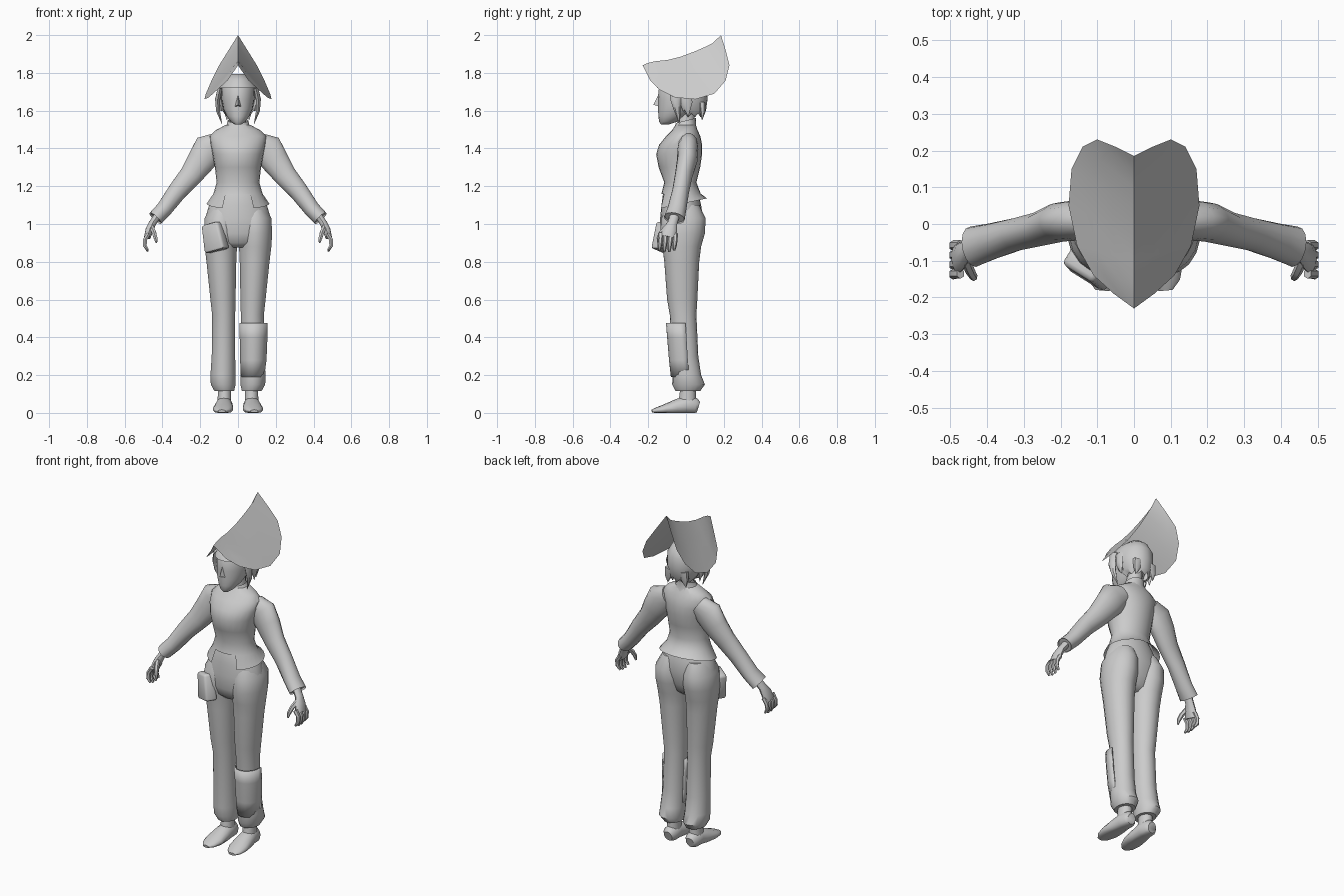
import bpy, bmesh, math
from mathutils import Vector

grey = bpy.data.materials.new("plain_grey")
grey.diffuse_color = (0.6, 0.6, 0.6, 1)
X, Y, Z = Vector((1, 0, 0)), Vector((0, 1, 0)), Vector((0, 0, 1))


def finish(name, bm, mirror=False, angle=45):
    bmesh.ops.recalc_face_normals(bm, faces=bm.faces)
    me = bpy.data.meshes.new(name)
    bm.to_mesh(me)
    bm.free()
    ob = bpy.data.objects.new(name, me)
    bpy.context.collection.objects.link(ob)
    me.materials.append(grey)
    bpy.ops.object.select_all(action='DESELECT')
    ob.select_set(True)
    bpy.context.view_layer.objects.active = ob
    bpy.ops.object.shade_smooth_by_angle(angle=math.radians(angle))
    if mirror:
        ob.modifiers.new("mirror", 'MIRROR').use_mirror_merge = False
    return ob


def skin(bm, rings, n, caps=(True, True)):
    """Join rings of (centre, u, v) half-axis vectors into a tube."""
    rows = []
    for c, u, v in rings:
        rows.append([bm.verts.new(c + u * math.sin(2 * math.pi * i / n) - v * math.cos(2 * math.pi * i / n))
                     for i in range(n)])
    for a, b in zip(rows, rows[1:]):
        for i in range(n):
            j = (i + 1) % n
            bm.faces.new((a[i], a[j], b[j], b[i]))
    for row, cap in zip((rows[0], rows[-1]), caps):
        if cap:
            bm.faces.new(row)
    return rows


def stack(bm, rows, n=20, caps=(True, True)):
    """Horizontal rings given as (z, x0, x1, y0, y1)."""
    return skin(bm, [(Vector(((a + b) / 2, (c + d) / 2, z)), X * (b - a) / 2, Y * (d - c) / 2)
                     for z, a, b, c, d in rows], n, caps)


def even(rows):
    """Turn (z, half_width, y0, y1) into centred stack rows."""
    return [(z, -w, w, a, b) for z, w, a, b in rows]


def limb(bm, pts, n=10, ref=Y, caps=(True, True)):
    """Tube through points (x, y, z, ru, rv), rings square to the path."""
    ps = [Vector(p[:3]) for p in pts]
    rings = []
    for i, p in enumerate(pts):
        d = (ps[min(i + 1, len(ps) - 1)] - ps[max(i - 1, 0)]).normalized()
        v = (ref - d * ref.dot(d)).normalized()
        rings.append((ps[i], v.cross(d) * p[3], v * p[4]))
    return skin(bm, rings, n, caps)


def cut(bm, rule):
    gone = [f for f in bm.faces if rule(f.calc_center_median())]
    bmesh.ops.delete(bm, geom=gone, context='FACES')


# Jacket: flared, back-raised hem with an opening at the front
bm = bmesh.new()
rows = stack(bm, even([
    (1.08, .166, -.15, .112), (1.16, .13, -.13, .078), (1.22, .113, -.115, .055),
    (1.30, .122, -.145, .075), (1.37, .135, -.158, .085), (1.42, .146, -.142, .085),
    (1.465, .15, -.105, .076), (1.495, .12, -.075, .062), (1.525, .065, -.055, .05)]), 24, (False, True))
for v in rows[0]:
    v.co.z += .055 * (v.co.y + .15) / .26
cut(bm, lambda c: c.z < 1.14 and c.y < 0 and abs(c.x) < .07)
finish("jacket", bm)

# Sleeves with an open cuff
bm = bmesh.new()
limb(bm, [(.10, .012, 1.43, .06, .05), (.155, .01, 1.395, .088, .055), (.195, .006, 1.335, .076, .054),
          (.25, -.012, 1.257, .062, .047), (.32, -.028, 1.175, .052, .045), (.39, -.048, 1.08, .044, .05),
          (.438, -.062, 1.03, .042, .056)], 14, caps=(True, False))
limb(bm, [(.38, -.046, 1.09, .03, .03), (.432, -.06, 1.037, .041, .053)], 14)
finish("sleeve", bm, True)

# Hands: palm, four curled fingers and a thumb
bm = bmesh.new()
limb(bm, [(.425, -.06, 1.045, .02, .026), (.452, -.072, 1.005, .02, .026), (.468, -.085, .97, .022, .038),
          (.48, -.095, .93, .018, .042)], 10)
for i in range(4):
    y = -.135 + i * .026
    tip = .85 + .008 * abs(i - 1.5)
    limb(bm, [(.472, y, .95, .013, .014), (.492, y, .918, .012, .013), (.493, y - .004, .885, .011, .012),
              (.477, y - .006, tip, .006, .007)], 6)
limb(bm, [(.458, -.10, .985, .014, .014), (.445, -.13, .955, .013, .013), (.436, -.145, .925, .011, .011),
          (.432, -.147, .90, .005, .005)], 6)
finish("hand", bm, True)

# Trousers: hips and two legs gathered above the ankle
bm = bmesh.new()
stack(bm, even([(1.21, .10, -.10, .045), (1.16, .125, -.122, .065), (1.10, .153, -.13, .08),
                (1.03, .174, -.137, .09), (.95, .176, -.135, .07), (.90, .15, -.118, .05),
                (.875, .08, -.09, .02)]), 24)
finish("hips", bm)
bm = bmesh.new()
stack(bm, [(1.10, .02, .14, -.10, .07), (1.03, .001, .178, -.13, .104), (.95, .0, .182, -.138, .1),
           (.88, .004, .178, -.125, .08), (.80, .008, .168, -.115, .07), (.60, .012, .147, -.1, .06),
           (.52, .014, .138, -.086, .055), (.30, .014, .14, -.078, .065), (.20, .012, .147, -.072, .08),
           (.15, .012, .145, -.073, .1), (.115, .02, .125, -.055, .075)], 18)
finish("trouser_leg", bm, True)

# Shin guard on one leg
bm = bmesh.new()
stack(bm, [(.475, .006, .158, -.106, .07), (.40, .008, .157, -.1, .075), (.28, .01, .152, -.09, .08),
           (.19, .014, .14, -.08, .085)], 18, (False, False))
cut(bm, lambda c: c.y > 0)
ob = finish("shin_guard", bm)
ob.modifiers.new("thickness", 'SOLIDIFY').thickness = .008

# Shoes and ankles
bm = bmesh.new()
limb(bm, [(.072, .066, .03, .026, .03), (.072, .05, .035, .04, .045), (.073, .0, .04, .044, .05),
          (.076, -.05, .03, .05, .042), (.08, -.11, .02, .055, .027), (.084, -.155, .013, .042, .016),
          (.086, -.18, .009, .02, .008)], 14, Z)
for v in bm.verts:
    v.co.z = max(v.co.z, 0)
stack(bm, [(.04, .035, .11, -.045, .055), (.09, .036, .108, -.035, .052), (.14, .036, .108, -.03, .052)], 14)
finish("shoe", bm, True)

# Neck and collar
bm = bmesh.new()
stack(bm, even([(1.49, .052, -.05, .05), (1.55, .042, -.045, .045), (1.63, .042, -.045, .05)]), 14)
finish("neck", bm)
bm = bmesh.new()
rows = stack(bm, even([(1.50, .085, -.07, .06), (1.525, .06, -.056, .052), (1.548, .054, -.054, .054)]),
             16, (False, False))
for v in rows[2]:
    v.co.z += v.co.y * .25
finish("collar", bm)

# Head with nose and ears
bm = bmesh.new()
stack(bm, even([(1.527, .018, -.132, -.09), (1.54, .037, -.142, -.05), (1.57, .06, -.146, .0),
                (1.61, .078, -.148, .05), (1.66, .087, -.148, .085), (1.71, .089, -.146, .095),
                (1.75, .077, -.125, .08), (1.782, .04, -.07, .045)]), 20)
finish("head", bm)
bm = bmesh.new()
p = [bm.verts.new(c) for c in ((0, -.146, 1.685), (-.017, -.143, 1.622), (.017, -.143, 1.622), (0, -.173, 1.632))]
for f in ((0, 1, 3), (0, 3, 2), (1, 2, 3)):
    bm.faces.new([p[i] for i in f])
finish("nose", bm, angle=80)
bm = bmesh.new()
limb(bm, [(.085, -.01, 1.60, .008, .008), (.094, -.008, 1.63, .012, .02), (.1, -.004, 1.665, .01, .024),
          (.098, 0, 1.685, .005, .012)], 8)
finish("ear", bm, True)

# Hair cap, side locks and nape points
bm = bmesh.new()
rows = stack(bm, even([(1.565, .06, -.03, .088), (1.60, .083, -.08, .106), (1.66, .099, -.13, .114),
                       (1.72, .102, -.154, .112), (1.765, .076, -.13, .088), (1.795, .038, -.07, .048)]),
             20, (False, True))
for i, v in enumerate(rows[0]):
    v.co.z += .02 * (i % 2)
cut(bm, lambda c: c.y < 0 and c.z < 1.715)
finish("hair", bm)
bm = bmesh.new()
limb(bm, [(.095, -.06, 1.72, .014, .03), (.108, -.055, 1.66, .015, .028), (.106, -.045, 1.60, .012, .018),
          (.085, -.035, 1.53, .001, .001)], 6)
limb(bm, [(.095, -.01, 1.70, .014, .03), (.107, .005, 1.64, .014, .03), (.098, .012, 1.57, .001, .001)], 6)
limb(bm, [(.045, .085, 1.64, .03, .02), (.055, .088, 1.59, .02, .014), (.06, .085, 1.55, .001, .001)], 6)
finish("hair_locks", bm, True)

# Hat: two curved sheets meeting in a ridge
ridge = [(-.23, 1.84), (-.20, 1.853), (-.16, 1.862), (-.10, 1.868), (-.03, 1.885), (.05, 1.915),
         (.10, 1.937), (.14, 1.957), (.17, 1.985), (.185, 2.0)]
brim = [(0, -.23, 1.84), (.055, -.19, 1.76), (.11, -.14, 1.71), (.155, -.06, 1.67), (.178, .05, 1.66),
        (.17, .15, 1.69), (.14, .21, 1.76), (.10, .23, 1.84), (.05, .21, 1.92), (0, .185, 2.0)]
bm = bmesh.new()
grid = []
for (y, z), b in zip(ridge, brim):
    top, low = Vector((0, y, z)), Vector(b)
    grid.append([bm.verts.new(top.lerp(low, k / 3)) for k in range(4)])
for a, b in zip(grid, grid[1:]):
    for k in range(3):
        bm.faces.new((a[k], a[k + 1], b[k + 1], b[k]))
bmesh.ops.remove_doubles(bm, verts=bm.verts, dist=.0005)
finish("hat", bm, True)

# Hip pouch, wider at the bottom and tilted
bm = bmesh.new()
bmesh.ops.create_cube(bm, size=1)
for v in bm.verts:
    s = 1.08 if v.co.z < 0 else .9
    v.co = Vector((v.co.x * .115 * s, v.co.y * .065 * s, v.co.z * .15))
bmesh.ops.bevel(bm, geom=bm.edges[:], offset=.014, segments=2, affect='EDGES', profile=.5)
ob = finish("pouch", bm)
ob.location = (-.125, -.118, .93)
ob.rotation_euler = (0, math.radians(-13), math.radians(-32))
